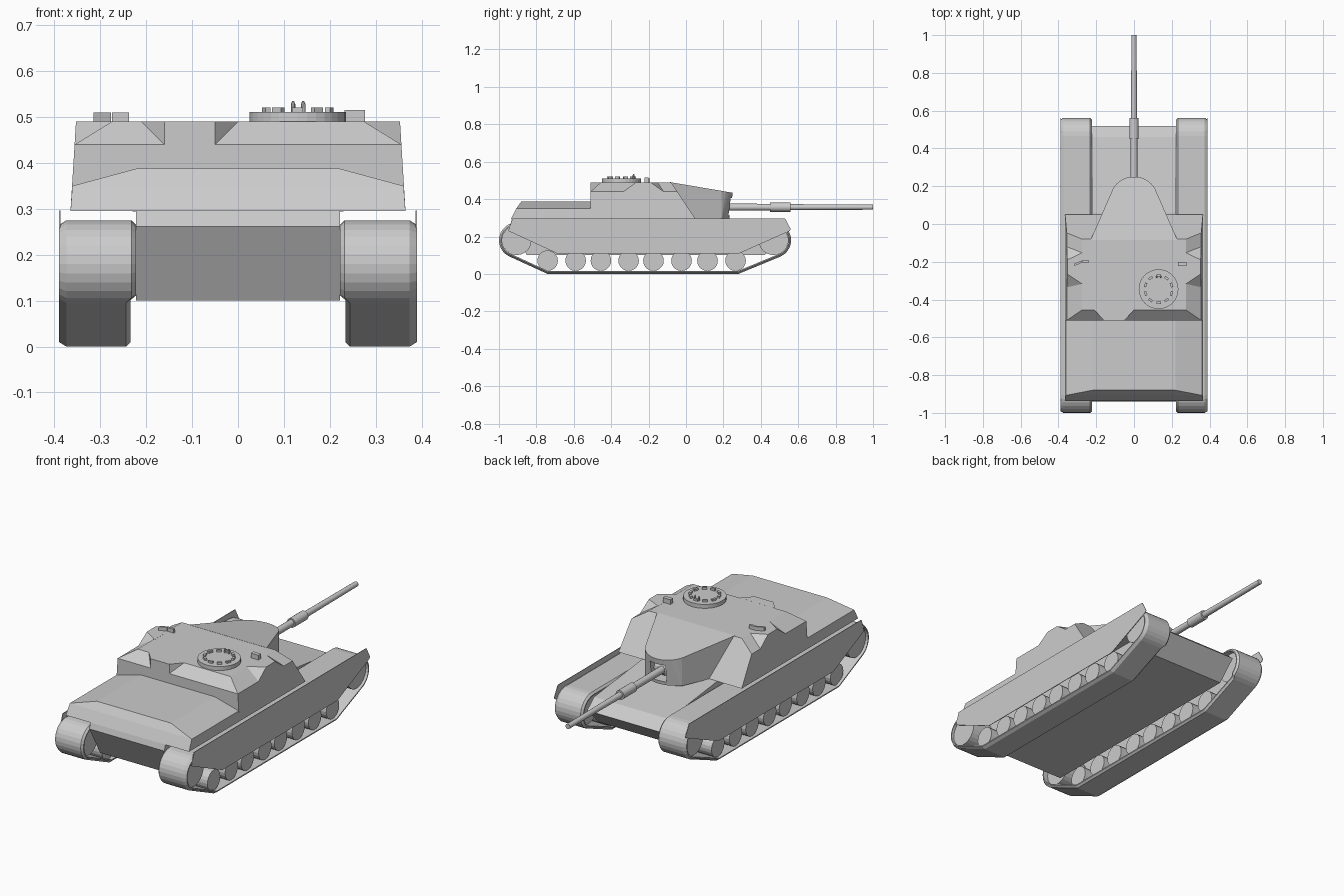
import bpy, bmesh, math
from mathutils import Vector, Matrix

if "Cube" in bpy.data.objects:
    bpy.data.objects.remove(bpy.data.objects["Cube"])


def finish(name, bm, mirror=False, smooth=False):
    bmesh.ops.recalc_face_normals(bm, faces=bm.faces)
    me = bpy.data.meshes.new(name)
    bm.to_mesh(me)
    bm.free()
    ob = bpy.data.objects.new(name, me)
    bpy.context.collection.objects.link(ob)
    if mirror:
        ob.modifiers.new("mirror", 'MIRROR').use_mirror_merge = False
    if smooth:
        bpy.ops.object.select_all(action='DESELECT')
        ob.select_set(True)
        bpy.context.view_layer.objects.active = ob
        bpy.ops.object.shade_smooth_by_angle(angle=math.radians(35))
    return ob


def solid(name, pts, mirror=False):
    """Convex block around the given points."""
    bm = bmesh.new()
    for p in pts:
        bm.verts.new(p)
    r = bmesh.ops.convex_hull(bm, input=bm.verts[:])
    bmesh.ops.delete(bm, geom=[v for v in bm.verts if not v.link_faces], context='VERTS')
    bmesh.ops.dissolve_limit(bm, angle_limit=0.02, verts=bm.verts[:], edges=bm.edges[:])
    return finish(name, bm, mirror)


def sides(pts):
    return [(s * x, y, z) for x, y, z in pts for s in (-1, 1)]


def box(name, x0, x1, y0, y1, z0, z1):
    return solid(name, [(x, y, z) for x in (x0, x1) for y in (y0, y1) for z in (z0, z1)])


def add_cyl(bm, a, b, r1, r2=None, seg=20):
    a, b = Vector(a), Vector(b)
    m = Matrix.Translation((a + b) / 2) @ (b - a).to_track_quat('Z', 'Y').to_matrix().to_4x4()
    bmesh.ops.create_cone(bm, cap_ends=True, segments=seg, radius1=r1,
                          radius2=r1 if r2 is None else r2, depth=(b - a).length, matrix=m)


def arc(cy, cz, r, a0, a1, n=12):
    return [(cy + r * math.cos(math.radians(a0 + (a1 - a0) * i / n)),
             cz + r * math.sin(math.radians(a0 + (a1 - a0) * i / n))) for i in range(n + 1)]


# Tracks: bevelled band lofted round a closed side path
path = [(0.28, 0), (-0.74, 0)] + arc(-0.905, 0.18, 0.095, 244, 90) + arc(0.467, 0.18, 0.095, 90, -67)
bm = bmesh.new()
rings = []
n = len(path)
for i, (y, z) in enumerate(path):
    d0 = (Vector(path[i]) - Vector(path[i - 1])).normalized()
    d1 = (Vector(path[(i + 1) % n]) - Vector(path[i])).normalized()
    t = (d0 + d1).normalized()
    inward = Vector((t.y, -t.x))
    xin = 0.234 if z < 0.1 else 0.222
    section = [(xin, 0.016), (xin, 0.01), (xin + 0.01, 0), (0.374, 0), (0.39, 0.01), (0.39, 0.016)]
    rings.append([bm.verts.new((x, y + inward.x * o, z + inward.y * o)) for x, o in section])
for i in range(n):
    a, b = rings[i], rings[(i + 1) % n]
    for j in range(6):
        k = (j + 1) % 6
        bm.faces.new((a[j], a[k], b[k], b[j]))
finish("tracks", bm, mirror=True)

# Road wheels and end wheels
bm = bmesh.new()
for y in (-0.74, -0.59, -0.455, -0.307, -0.174, -0.024, 0.115, 0.265):
    add_cyl(bm, (0.25, y, 0.071), (0.375, y, 0.071), 0.055)
for y, r in ((-0.905, 0.079), (0.467, 0.079)):
    add_cyl(bm, (0.25, y, 0.18), (0.375, y, 0.18), r, seg=24)
finish("wheels", bm, mirror=True)

# Thin side skirts
skirt = [(-0.928, 0.296), (-0.95, 0.23), (-0.69, 0.11), (0.285, 0.11), (0.555, 0.23), (0.56, 0.24), (0.53, 0.296)]
solid("side_skirts", [(x, y, z) for y, z in skirt for x in (0.387, 0.39)], mirror=True)

# Lower hull between the tracks
lower = [(-0.94, 0.262), (-0.93, 0.296), (0.06, 0.296), (0.46, 0.25), (0.52, 0.2), (0.42, 0.1), (-0.85, 0.1)]
solid("lower_hull", sides([(0.222, y, z) for y, z in lower]))

# Rear engine deck
solid("engine_deck", sides([(0.365, -0.935, 0.295), (0.361, -0.907, 0.35), (0.22, -0.88, 0.388),
                            (0.365, -0.5, 0.295), (0.361, -0.5, 0.35), (0.22, -0.5, 0.388)]))

# Turret body with chamfered rim
solid("turret_body", sides([(0.365, -0.51, 0.295), (0.365, 0.05, 0.295),
                            (0.356, -0.51, 0.44), (0.356, -0.047, 0.44),
                            (0.275, -0.455, 0.49), (0.275, -0.08, 0.49)]))

# Raised blocks that fill the chamfer at the rear and on the flanks
solid("turret_rear_block", [(x, y, z) for x, y in ((-0.16, -0.51), (-0.05, -0.51), (0.0, -0.455), (-0.21, -0.455))
                            for z in (0.42, 0.4902)])
flank = [(0.27, -0.32, 0.4902), (0.353, -0.265, 0.4902), (0.353, -0.19, 0.4902), (0.27, -0.15, 0.4902),
         (0.356, -0.335, 0.44), (0.356, -0.12, 0.44), (0.27, -0.32, 0.44), (0.27, -0.12, 0.44)]
solid("turret_flank_blocks", flank, mirror=True)

# Rounded turret nose with sloping roof
plan = [(0.23, -0.085), (0.11, 0.19), (0.092, 0.213), (0.07, 0.231), (0.04, 0.245), (0.012, 0.25)]
nose_pts = []
for x, y in plan:
    nose_pts += [(x, y, 0.49 - (y + 0.08) * 0.17), (x, y - (0.018 if y > 0.2 else 0), 0.294)]
nose = solid("turret_nose", sides(nose_pts))

# Gun port recess
cutter = box("gun_port_cutter", -0.045, 0.045, 0.17, 0.35, 0.312, 0.405)
cutter.hide_render = True
cutter.hide_viewport = True
mod = nose.modifiers.new("port", 'BOOLEAN')
mod.operation = 'DIFFERENCE'
mod.object = cutter

# Gun barrel and mantlet
bm = bmesh.new()
add_cyl(bm, (-0.044, 0.165, 0.357), (0.044, 0.165, 0.357), 0.042)
finish("gun_mantlet", bm)
bm = bmesh.new()
for y0, y1, r0, r1 in ((0.17, 0.455, 0.019, 0.018), (0.45, 0.56, 0.025, 0.025), (0.555, 1.0, 0.016, 0.0135)):
    add_cyl(bm, (0, y0, 0.357), (0, y1, 0.357), r0, r1, seg=16)
finish("gun_barrel", bm, smooth=True)

# Commander hatch with a ring of vision blocks
cx, cy = 0.13, -0.345
bm = bmesh.new()
add_cyl(bm, (cx, cy, 0.48), (cx, cy, 0.511), 0.105, seg=32)
finish("hatch_ring", bm)
bm = bmesh.new()
for i in range(10):
    m = (Matrix.Translation((cx, cy, 0.514)) @ Matrix.Rotation(math.tau * (i + 0.5) / 10, 4, 'Z')
         @ Matrix.Translation((0.072, 0, 0)) @ Matrix.Diagonal((0.012, 0.024, 0.014, 1)))
    bmesh.ops.create_cube(bm, size=1, matrix=m)
finish("hatch_vision_blocks", bm)
bm = bmesh.new()
for x in (0.12, 0.142):
    add_cyl(bm, (x, -0.28, 0.505), (x, -0.28, 0.528), 0.005, seg=8)
    add_cyl(bm, (x, -0.28, 0.528), (x, -0.28, 0.535), 0.005, 0.002, seg=8)
finish("hatch_pins", bm)

# Roof sights
box("right_roof_sight", 0.232, 0.277, -0.222, -0.2, 0.48, 0.515)
solid("left_roof_sight_outer", [(x, y, z) for x, y in ((-0.315, -0.222), (-0.315, -0.21), (-0.277, -0.205), (-0.277, -0.193))
                                for z in (0.475, 0.51)])
box("left_roof_sight_inner", -0.275, -0.237, -0.205, -0.193, 0.48, 0.51)
